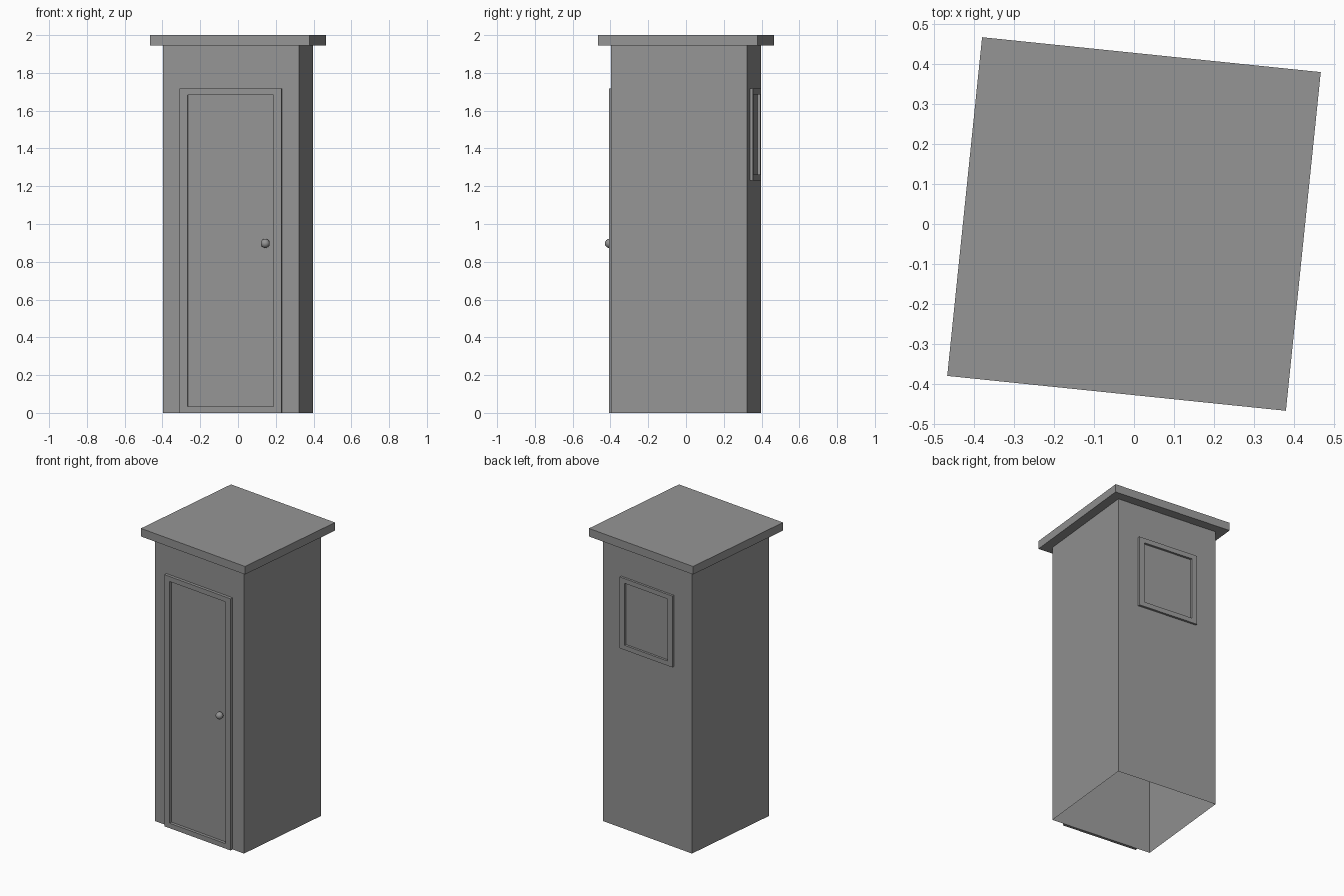
import bpy
import bmesh
import math
from mathutils import Matrix, Vector

TURN = math.radians(-5.88)   # whole booth is turned slightly about z
HALF = 0.363                 # half width of the booth walls
EAVES = 1.945

cube = bpy.data.objects.get("Cube")
if cube:
    bpy.data.objects.remove(cube, do_unlink=True)

grey = bpy.data.materials.new("plain grey")
grey.use_nodes = True
grey.diffuse_color = (0.3, 0.3, 0.3, 1)
grey.node_tree.nodes["Principled BSDF"].inputs["Base Color"].default_value = (0.3, 0.3, 0.3, 1)


def finish(name, bm):
    """Turn a bmesh into a named, coloured and rotated object."""
    mesh = bpy.data.meshes.new(name)
    bm.to_mesh(mesh)
    bm.free()
    mesh.materials.append(grey)
    obj = bpy.data.objects.new(name, mesh)
    obj.rotation_euler.z = TURN
    bpy.context.collection.objects.link(obj)
    return obj


def box(half, z0, z1):
    bm = bmesh.new()
    size = Matrix.Diagonal((2 * half, 2 * half, z1 - z0, 1))
    bmesh.ops.create_cube(bm, size=1, matrix=Matrix.Translation((0, 0, (z0 + z1) / 2)) @ size)
    return bm


def frame(name, side, half, z0, z1, rim_x, rim_z, depth):
    """Raised rectangular surround on the front (side -1) or back (side 1) wall."""
    bm = bmesh.new()
    y = side * HALF

    def ring(w, low, high):
        return [bm.verts.new((x, y, z)) for x, z in ((-w, low), (w, low), (w, high), (-w, high))]

    outer = ring(half, z0, z1)
    inner = ring(half - rim_x, z0 + rim_z, z1 - rim_z)
    for i in range(4):
        j = (i + 1) % 4
        bm.faces.new((outer[i], outer[j], inner[j], inner[i]))
    raised = bmesh.ops.extrude_face_region(bm, geom=bm.faces[:], use_keep_orig=True)
    moved = [v for v in raised["geom"] if isinstance(v, bmesh.types.BMVert)]
    bmesh.ops.translate(bm, verts=moved, vec=Vector((0, side * depth, 0)))
    bmesh.ops.recalc_face_normals(bm, faces=bm.faces[:])
    return finish(name, bm)


# Thin walls, open underneath
bm = box(HALF, 0, EAVES)
bmesh.ops.delete(bm, geom=[f for f in bm.faces if f.normal.z < -0.5], context='FACES_ONLY')
finish("walls", bm)

# Flat overhanging roof slab
finish("roof", box(0.4255, EAVES, 2))

# Door surround on the front, window surround on the back
frame("door_frame", -1, 0.271, 0, 1.717, 0.043, 0.034, 0.02)
frame("window_frame", 1, 0.215, 1.23, 1.717, 0.038, 0.032, 0.015)

# Round door knob
bm = bmesh.new()
bmesh.ops.create_uvsphere(bm, u_segments=24, v_segments=12, radius=0.024,
                          matrix=Matrix.Translation((0.185, -HALF - 0.026, 0.897)))
for face in bm.faces:
    face.smooth = True
finish("door_knob", bm)
